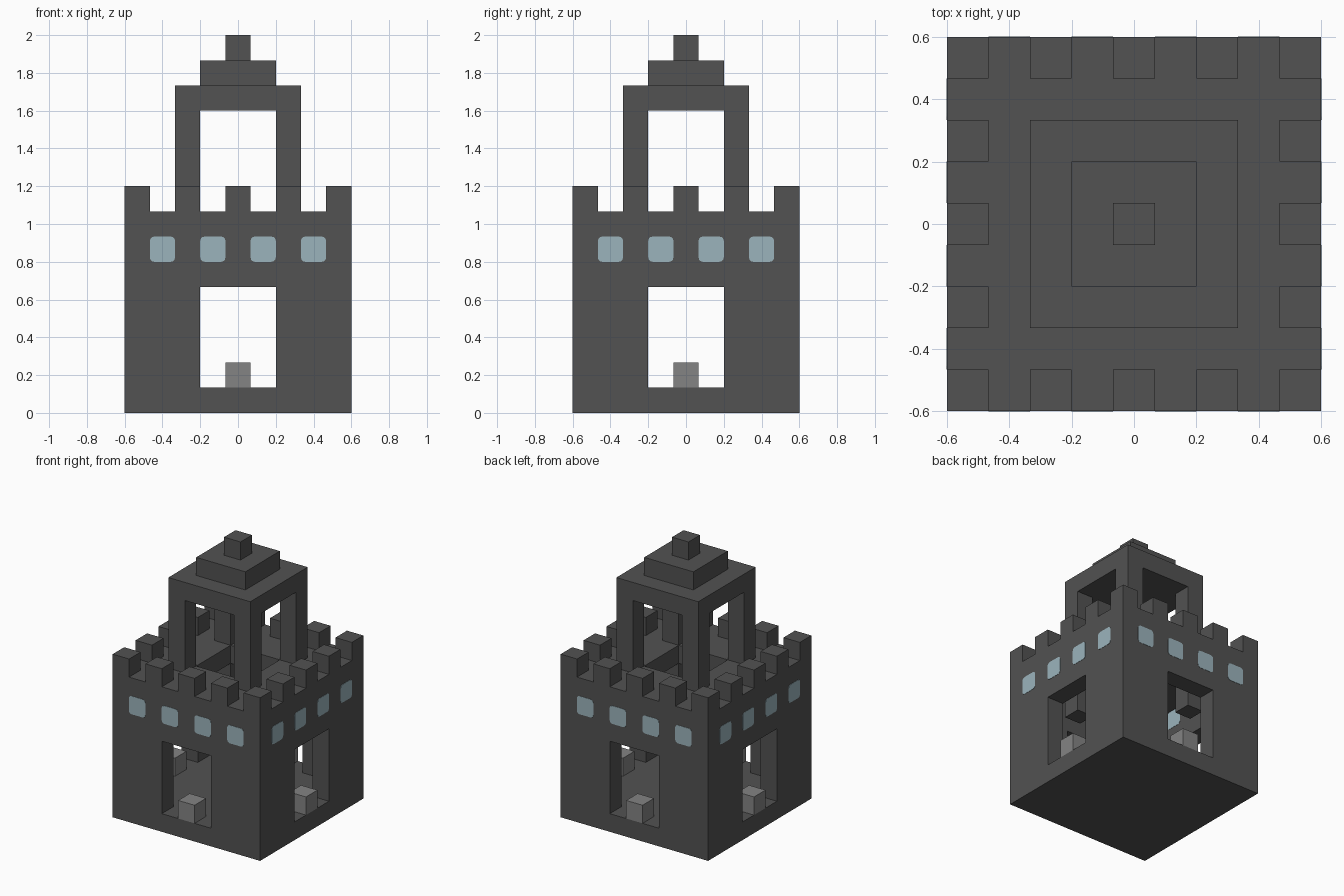
import bpy
import bmesh
from math import pi
from mathutils import Matrix, Vector

U = 2 / 15  # one building block

if "Cube" in bpy.data.objects:
    bpy.data.objects.remove(bpy.data.objects["Cube"], do_unlink=True)


def material(name, rgb):
    mat = bpy.data.materials.new(name)
    mat.use_nodes = True
    color = (*rgb, 1)
    mat.diffuse_color = color
    bsdf = next(n for n in mat.node_tree.nodes if n.type == 'BSDF_PRINCIPLED')
    bsdf.inputs["Base Color"].default_value = color
    return mat


STONE = material("dark stone", (0.085, 0.085, 0.085))
STEP = material("light stone", (0.23, 0.23, 0.23))
GLASS = material("pale blue glass", (0.33, 0.455, 0.503))


def add_object(name, bm, mat):
    mesh = bpy.data.meshes.new(name)
    bmesh.ops.recalc_face_normals(bm, faces=bm.faces)
    bm.to_mesh(mesh)
    bm.free()
    mesh.materials.append(mat)
    obj = bpy.data.objects.new(name, mesh)
    bpy.context.collection.objects.link(obj)
    return obj


def box(name, size, z0, z1, mat=STONE, x=0, y=0):
    """Box of size (sx, sy) blocks centred on x, y, from z0 to z1 blocks."""
    bm = bmesh.new()
    bmesh.ops.create_cube(bm, size=1)
    bmesh.ops.scale(bm, vec=Vector((size[0], size[1], z1 - z0)) * U, verts=bm.verts)
    bmesh.ops.translate(bm, vec=Vector((x, y, (z0 + z1) / 2)) * U, verts=bm.verts)
    return add_object(name, bm, mat)


def carve(obj, cutters):
    """Subtract the cutters, bake the result and remove them."""
    for cutter in cutters:
        cutter.hide_render = True
        mod = obj.modifiers.new("cut", 'BOOLEAN')
        mod.operation = 'DIFFERENCE'
        mod.solver = 'EXACT'
        mod.object = cutter
    graph = bpy.context.evaluated_depsgraph_get()
    baked = bpy.data.meshes.new_from_object(obj.evaluated_get(graph))
    obj.modifiers.clear()
    obj.data = baked
    for cutter in cutters:
        bpy.data.objects.remove(cutter, do_unlink=True)


# Hollow keep with four doorways and an opening in the roof
keep = box("keep", (9, 9), 0, 8)
carve(keep, [
    box("room_cutter", (7, 7), 1, 7),
    box("door_cutter_x", (10, 3), 1, 5),
    box("door_cutter_y", (3, 10), 1, 5),
    box("roof_cutter", (3, 3), 6, 9),
])

# Battlements around the roof edge
for i in range(-4, 5, 2):
    for j in range(-4, 5, 2):
        if max(abs(i), abs(j)) == 4:
            box("battlement", (1, 1), 8, 9, x=i, y=j)

# Open tower: four posts, hanging into the room, under a stepped cap
tower = box("tower", (5, 5), 5, 13)
carve(tower, [
    box("arch_cutter_x", (6, 3), 4, 12),
    box("arch_cutter_y", (3, 6), 4, 12),
])
box("tower_cap", (3, 3), 13, 14)
box("tower_finial", (1, 1), 14, 15)

# Light blocks standing in the doorways
for x, y in ((4, 0), (-4, 0), (0, 4), (0, -4)):
    box("door_block", (1, 1), 1, 2, STEP, x, y)


def window_plate(name, x, y, turn):
    """Thin rounded pane, facing -y before the turn about z."""
    bm = bmesh.new()
    bmesh.ops.create_cube(bm, size=1)
    bmesh.ops.scale(bm, vec=(U, 0.004, U), verts=bm.verts)
    corners = [e for e in bm.edges
               if abs(e.verts[0].co.y - e.verts[1].co.y) > 0.001]
    bmesh.ops.bevel(bm, geom=corners, offset=0.022, segments=3,
                    profile=0.5, affect='EDGES')
    bmesh.ops.translate(bm, vec=Vector((x, y, 6.5)) * U, verts=bm.verts)
    bmesh.ops.rotate(bm, cent=(0, 0, 0), verts=bm.verts,
                     matrix=Matrix.Rotation(turn, 3, 'Z'))
    return add_object(name, bm, GLASS)


# Four windows per side, glazed outside and inside
for side in range(4):
    for x in (-3, -1, 1, 3):
        window_plate("window_outside", x, -4.5, side * pi / 2)
        window_plate("window_inside", x, -3.5, side * pi / 2)
